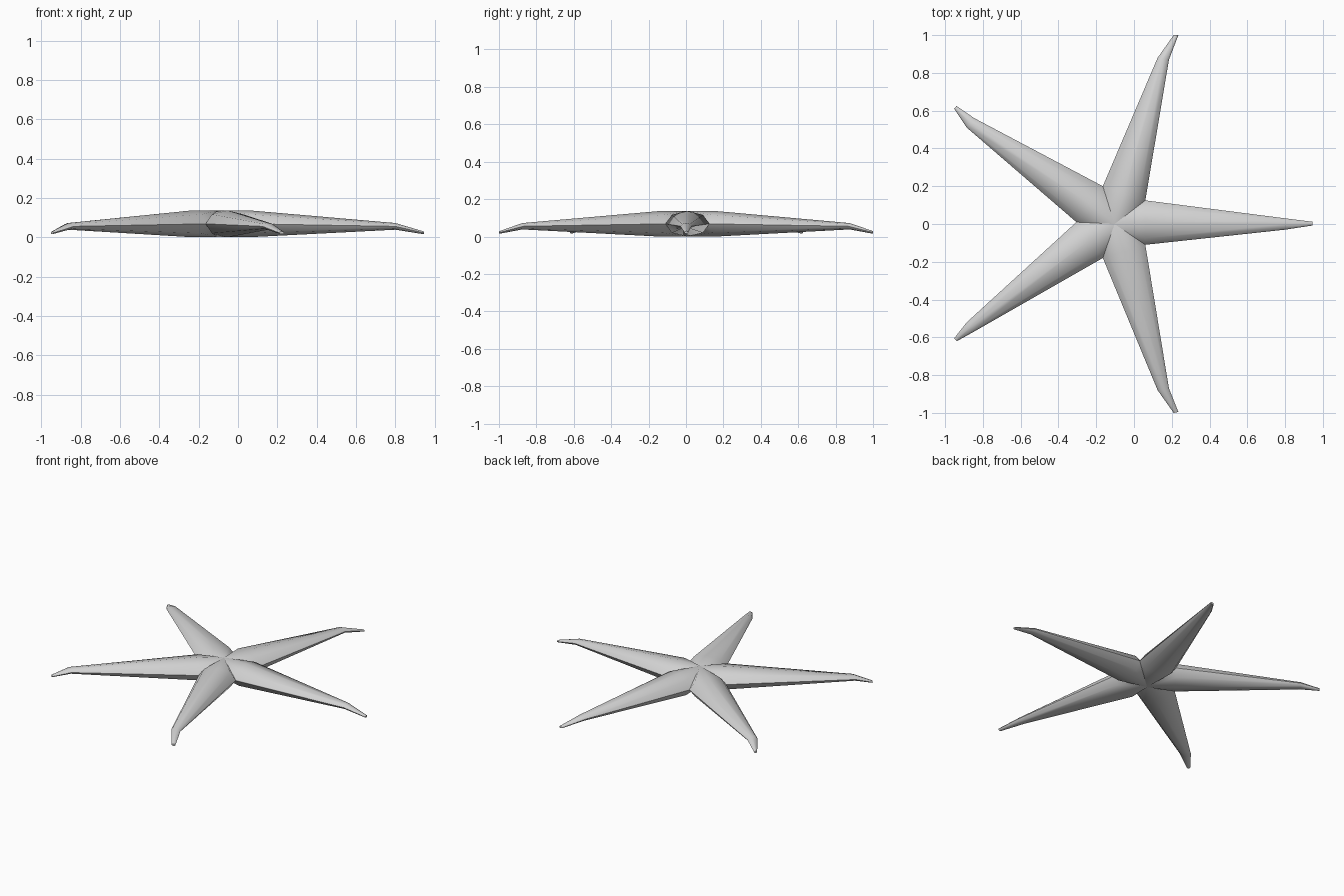
import bpy, bmesh, math
from mathutils import Vector

cube = bpy.data.objects.get("Cube")
if cube:
    bpy.data.objects.remove(cube, do_unlink=True)

grey = bpy.data.materials.new("pale grey")
grey.use_nodes = True
colour = (0.64, 0.64, 0.64, 1)
grey.diffuse_color = colour
grey.node_tree.nodes["Principled BSDF"].inputs["Base Color"].default_value = colour

SIDES = 8
MID = 0.068
HALF = 0.068

# Inner corners between neighbouring arms, counter-clockwise
valleys = [(0.06, -0.11), (0.06, 0.125), (-0.165, 0.2), (-0.305, 0.01), (-0.165, -0.18)]

# Each arm: right and left edge of the knee, then of the tip
arms = [
    ((0.8, -0.03), (0.8, 0.03), (0.945, -0.008), (0.945, 0.012)),
    ((0.185, 0.87), (0.125, 0.88), (0.235, 1.0), (0.21, 1.0)),
    ((-0.845, 0.56), (-0.885, 0.51), (-0.94, 0.625), (-0.952, 0.61)),
    ((-0.885, -0.52), (-0.835, -0.563), (-0.952, -0.605), (-0.937, -0.62)),
    ((0.125, -0.88), (0.185, -0.87), (0.21, -1.0), (0.235, -0.995)),
]

bm = bmesh.new()


def ring(right, left, mid, half, ends=None):
    """Elliptical section between two edge points; ends reuses shared corners."""
    r, l = Vector(right), Vector(left)
    centre, arm = (r + l) / 2, (r - l) / 2
    verts = []
    for i in range(SIDES):
        a = math.tau * i / SIDES
        if ends and i % (SIDES // 2) == 0:
            verts.append(ends[0] if i == 0 else ends[1])
            continue
        p = centre + arm * math.cos(a)
        verts.append(bm.verts.new((p.x, p.y, mid + half * math.sin(a))))
    return verts


corners = [bm.verts.new((x, y, MID)) for x, y in valleys]
hub_x = sum(x for x, y in valleys) / len(valleys)
hub_top = bm.verts.new((hub_x, 0, MID + HALF))
hub_bottom = bm.verts.new((hub_x, 0, MID - HALF))

for n, (knee_r, knee_l, tip_r, tip_l) in enumerate(arms):
    m = (n + 1) % len(valleys)
    root = ring(valleys[n], valleys[m], MID, HALF, (corners[n], corners[m]))
    knee = ring(knee_r, knee_l, 0.055, 0.017)
    tip = ring(tip_r, tip_l, 0.022, 0.007)
    # Arm skin, closed tip and the wedge of the hub behind the arm
    for a, b in ((root, knee), (knee, tip)):
        for i in range(SIDES):
            j = (i + 1) % SIDES
            bm.faces.new((a[i], b[i], b[j], a[j]))
    bm.faces.new(tip)
    for i in range(SIDES):
        pole = hub_top if i < SIDES // 2 else hub_bottom
        bm.faces.new((root[i], root[(i + 1) % SIDES], pole))

bmesh.ops.recalc_face_normals(bm, faces=bm.faces[:])
mesh = bpy.data.meshes.new("starfish_body")
bm.to_mesh(mesh)
bm.free()
mesh.materials.append(grey)
body = bpy.data.objects.new("starfish_body", mesh)
bpy.context.collection.objects.link(body)

bpy.ops.object.select_all(action='DESELECT')
body.select_set(True)
bpy.context.view_layer.objects.active = body
bpy.ops.object.shade_smooth_by_angle(angle=math.radians(60))
